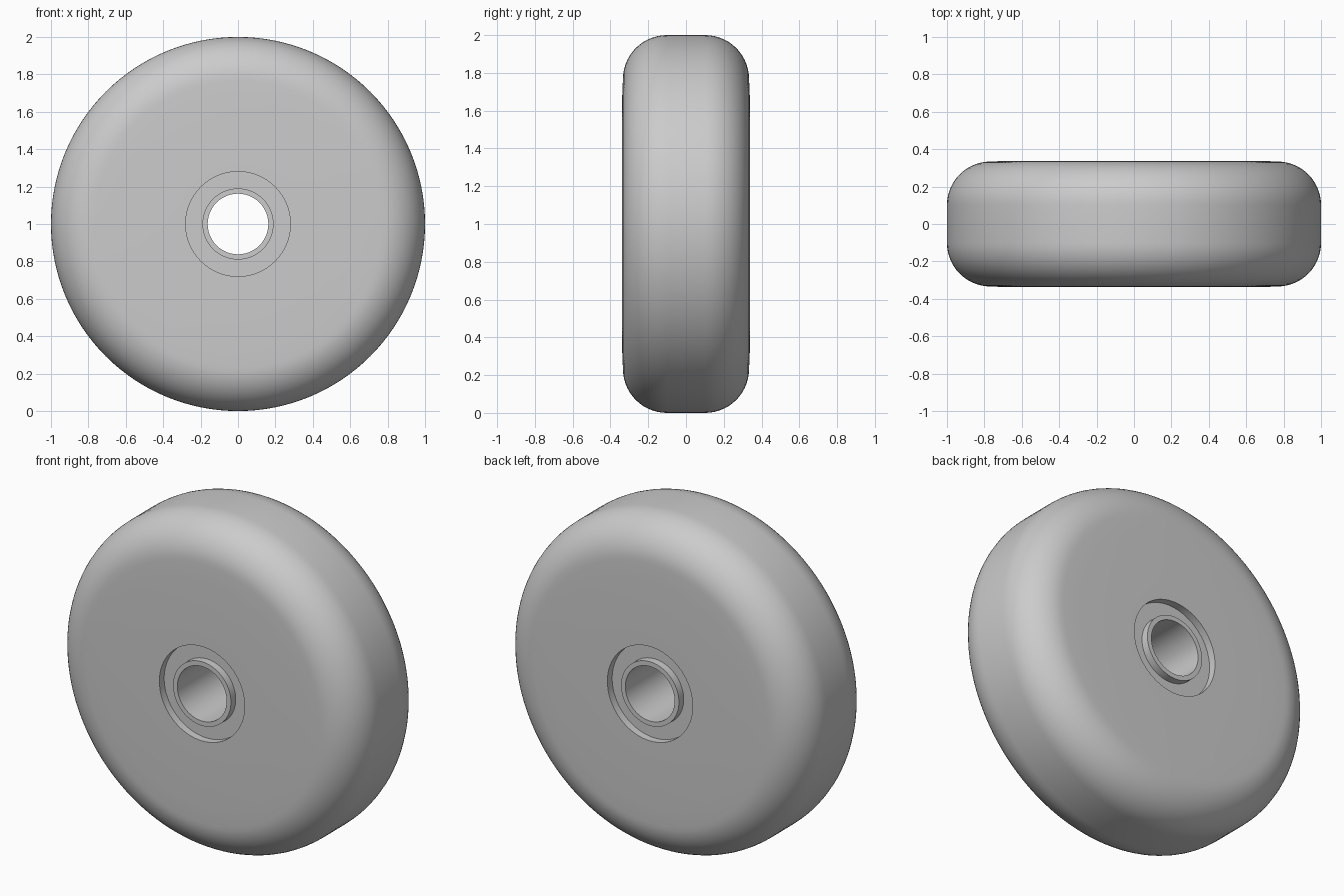
import bpy
import bmesh
from math import sin, cos, pi, radians
from mathutils import Vector

cube = bpy.data.objects.get("Cube")
if cube:
    bpy.data.objects.remove(cube, do_unlink=True)

SEGMENTS = 128
HALF_WIDTH = 0.338
BORE, COLLAR, RECESS = 0.162, 0.19, 0.28
RECESS_DEPTH = 0.045
FILLET = 0.233
FILLET_STEPS = 14

grey = bpy.data.materials.new("light grey")
grey.use_nodes = True
colour = (0.6, 0.6, 0.6, 1)
grey.diffuse_color = colour
grey.node_tree.nodes["Principled BSDF"].inputs["Base Color"].default_value = colour

# Half profile as (radius, y): bore edge, collar, recess, side face, shoulder
shoulder = HALF_WIDTH - 0.004
floor = HALF_WIDTH - RECESS_DEPTH
half = [(BORE, HALF_WIDTH), (COLLAR, HALF_WIDTH), (COLLAR, floor),
        (RECESS, floor), (RECESS, HALF_WIDTH), (0.67, HALF_WIDTH)]
for i in range(FILLET_STEPS + 1):
    a = pi / 2 * (1 - i / FILLET_STEPS)
    half.append((1 - FILLET + FILLET * cos(a), shoulder - FILLET + FILLET * sin(a)))

# Mirror the half profile to close the cross-section
profile = half + [(r, -y) for r, y in reversed(half)]

# Revolve the cross-section around the axle
bm = bmesh.new()
verts = [bm.verts.new((r, y, 0)) for r, y in profile]
edges = [bm.edges.new((v, verts[(i + 1) % len(verts)])) for i, v in enumerate(verts)]
bmesh.ops.spin(bm, geom=verts + edges, cent=(0, 0, 0), axis=Vector((0, 1, 0)),
               angle=2 * pi, steps=SEGMENTS, use_merge=True)
bmesh.ops.remove_doubles(bm, verts=bm.verts, dist=0.0001)
bmesh.ops.recalc_face_normals(bm, faces=bm.faces)

mesh = bpy.data.meshes.new("wheel")
bm.to_mesh(mesh)
bm.free()
mesh.materials.append(grey)
wheel = bpy.data.objects.new("wheel", mesh)
wheel.location.z = 1
bpy.context.collection.objects.link(wheel)

# Smooth tread and shoulders, crisp hub edges
bpy.ops.object.select_all(action="DESELECT")
wheel.select_set(True)
bpy.context.view_layer.objects.active = wheel
bpy.ops.object.shade_smooth_by_angle(angle=radians(30))
